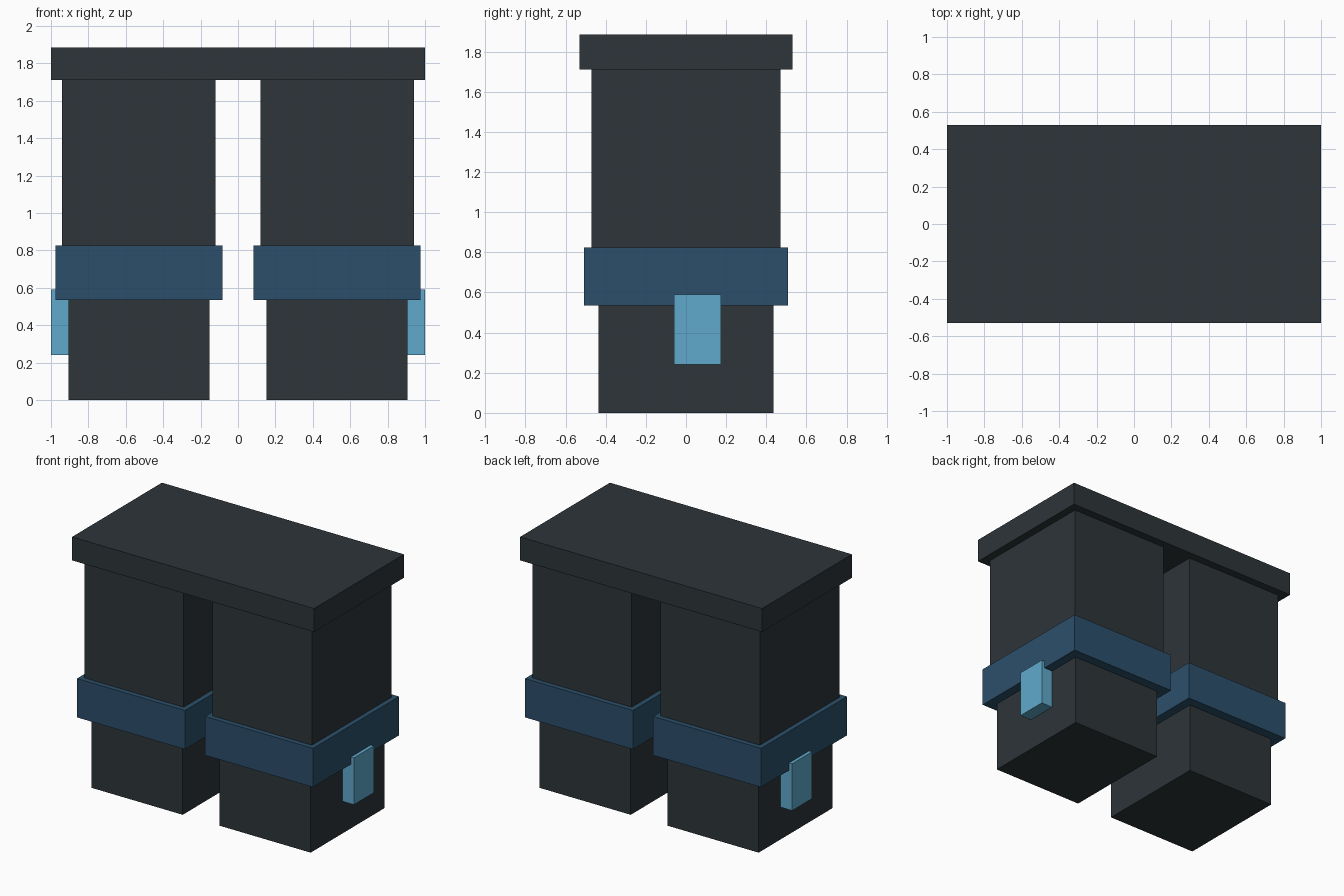
import bpy
import bmesh
from mathutils import Vector

default = bpy.data.objects.get("Cube")
if default:
    bpy.data.objects.remove(default, do_unlink=True)


def material(name, rgb):
    mat = bpy.data.materials.new(name)
    mat.use_nodes = True
    colour = (*rgb, 1.0)
    mat.diffuse_color = colour
    mat.node_tree.nodes["Principled BSDF"].inputs["Base Color"].default_value = colour
    return mat


charcoal = material("charcoal", (0.027, 0.035, 0.041))
navy = material("navy blue", (0.025, 0.078, 0.147))
sky = material("sky blue", (0.116, 0.397, 0.597))


def box(name, x, y, z, mat):
    """Box spanning the given (low, high) range on each axis."""
    low, high = (Vector(corner) for corner in zip(x, y, z))
    bm = bmesh.new()
    bmesh.ops.create_cube(bm, size=1)
    for v in bm.verts:
        v.co = (low + high) / 2 + v.co * (high - low)
    mesh = bpy.data.meshes.new(name)
    bm.to_mesh(mesh)
    bm.free()
    mesh.materials.append(mat)
    obj = bpy.data.objects.new(name, mesh)
    bpy.context.collection.objects.link(obj)
    return obj


# Waistband across both legs
box("waistband", (-1, 1), (-0.53, 0.53), (1.71, 1.885), charcoal)

# Leg parts: name, x range on the left leg, y range, z range, colour
leg_parts = [
    ("upper_leg", (0.12, 0.94), (-0.47, 0.47), (0.825, 1.71), charcoal),
    ("knee_band", (0.083, 0.975), (-0.507, 0.507), (0.535, 0.825), navy),
    ("lower_leg", (0.152, 0.905), (-0.435, 0.435), (0, 0.535), charcoal),
    ("side_tab", (0.905, 1), (-0.06, 0.175), (0.24, 0.59), sky),
]

for name, x, y, z, mat in leg_parts:
    box("left_" + name, x, y, z, mat)
    box("right_" + name, (-x[1], -x[0]), y, z, mat)
